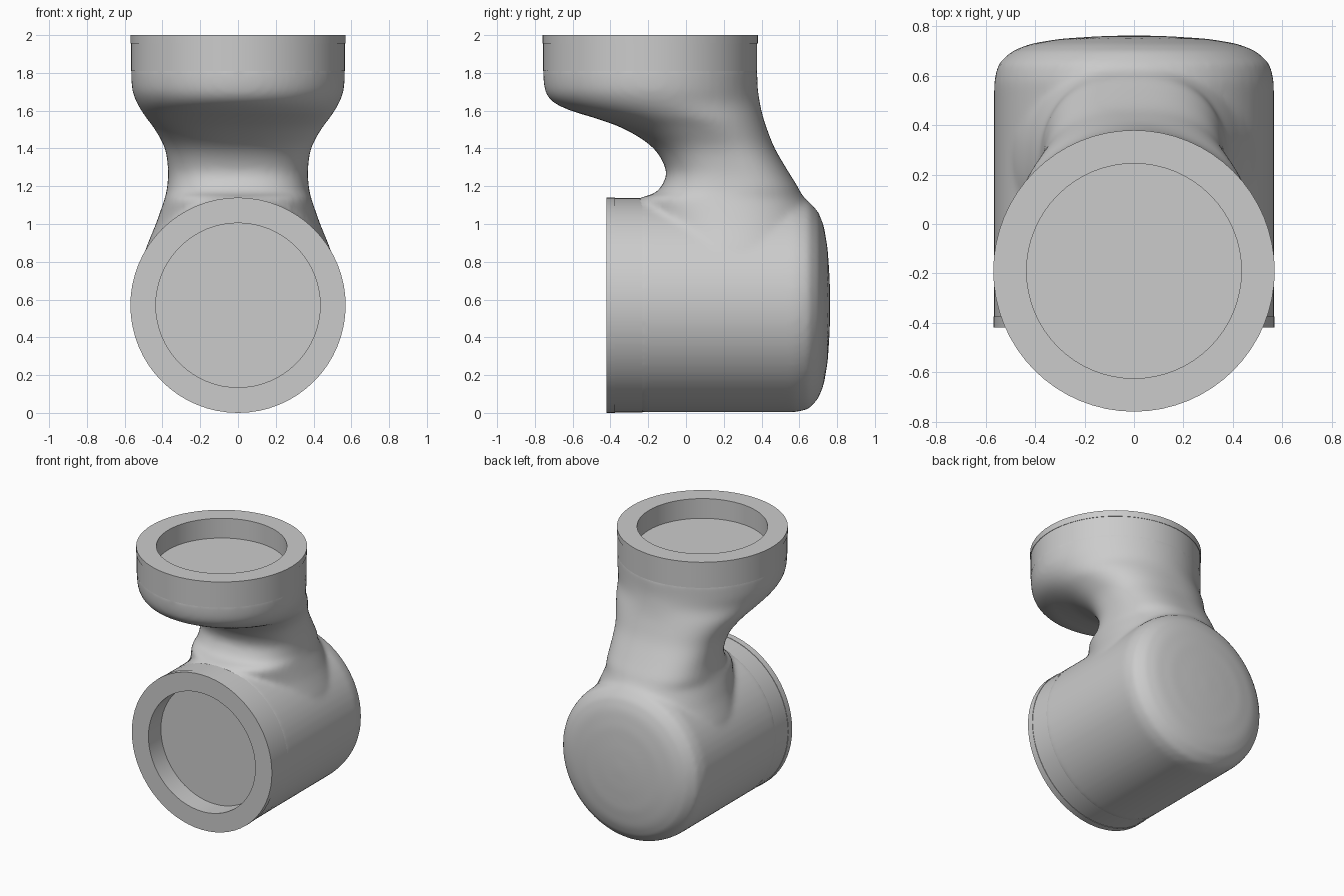
import bpy
import bmesh
import math
from mathutils import Vector, Matrix

cube = bpy.data.objects.get("Cube")
if cube:
    bpy.data.objects.remove(cube, do_unlink=True)

SEGMENTS = 64
RADIUS = 0.57
UPPER_Y = -0.19     # axis of the vertical socket
LOWER_Z = RADIUS    # axis of the horizontal socket

grey = bpy.data.materials.new("plain grey")
grey.use_nodes = True
grey.diffuse_color = (0.6, 0.6, 0.6, 1)
grey.node_tree.nodes["Principled BSDF"].inputs["Base Color"].default_value = grey.diffuse_color


def oval(half_x, half_y, z, centre_y=0.0, power=2.0):
    """Horizontal superellipse ring of points."""
    points = []
    for i in range(SEGMENTS):
        angle = math.tau * i / SEGMENTS
        c, s = math.cos(angle), math.sin(angle)
        x = math.copysign(abs(c) ** (2 / power), c) * half_x
        y = math.copysign(abs(s) ** (2 / power), s) * half_y
        points.append(Vector((x, centre_y + y, z)))
    return points


def loft(bm, rings, cap_start=True, cap_end=True):
    """Skin a list of rings with quads."""
    loops = [[bm.verts.new(p) for p in ring] for ring in rings]
    for low, high in zip(loops, loops[1:]):
        for i in range(SEGMENTS):
            j = (i + 1) % SEGMENTS
            bm.faces.new((low[i], low[j], high[j], high[i]))
    if cap_start:
        bm.faces.new(loops[0][::-1])
    if cap_end:
        bm.faces.new(loops[-1])


def spline(keys, steps):
    """Smooth interpolation through rows of values."""
    rows = []
    for i in range(len(keys) - 1):
        window = [keys[max(i - 1, 0)], keys[i], keys[i + 1], keys[min(i + 2, len(keys) - 1)]]
        for s in range(steps):
            t = s / steps
            rows.append([b + 0.5 * t * (c - a + t * (2 * a - 5 * b + 4 * c - d + t * (3 * (b - c) + d - a)))
                         for a, b, c, d in zip(*window)])
    rows.append(keys[-1])
    return rows


def make_object(name, bm):
    mesh = bpy.data.meshes.new(name)
    bmesh.ops.recalc_face_normals(bm, faces=bm.faces)
    bm.to_mesh(mesh)
    bm.free()
    mesh.materials.append(grey)
    obj = bpy.data.objects.new(name, mesh)
    bpy.context.collection.objects.link(obj)
    return obj


def turn_to_front(front_y):
    """Place a z-axis part on the lower axis, its top facing the front."""
    return Matrix.Translation((0, front_y, LOWER_Z)) @ Matrix.Rotation(math.pi / 2, 4, "X")


# Body: horizontal barrel with a domed back
barrel_profile = [(-0.26, 0.567), (0.58, 0.567), (0.65, 0.55), (0.70, 0.495),
                  (0.73, 0.42), (0.75, 0.3), (0.76, 0.15), (0.764, 0.02)]
body_bm = bmesh.new()
place = turn_to_front(0)
loft(body_bm, [[place @ p for p in oval(r, r, -y)] for y, r in barrel_profile])

# Body: neck rising from the barrel into the upper head
# columns: height, half width, front, back, squareness
neck_keys = [
    (0.50, 0.50, -0.20, 0.60, 2.2),
    (0.80, 0.505, -0.20, 0.73, 2.2),
    (1.00, 0.435, -0.21, 0.69, 2.2),
    (1.13, 0.39, -0.24, 0.63, 2.3),
    (1.16, 0.382, -0.17, 0.61, 2.4),
    (1.20, 0.375, -0.13, 0.59, 2.5),
    (1.28, 0.37, -0.105, 0.54, 2.5),
    (1.40, 0.387, -0.17, 0.47, 2.4),
    (1.50, 0.44, -0.32, 0.43, 2.3),
    (1.56, 0.485, -0.48, 0.41, 2.2),
    (1.60, 0.512, -0.61, 0.40, 2.1),
    (1.65, 0.54, -0.71, 0.39, 2.0),
    (1.72, 0.562, -0.75, 0.38, 2.0),
    (1.84, 0.567, -0.757, 0.377, 2.0),
]
loft(body_bm, [oval(w, (back - front) / 2, z, (front + back) / 2, power)
               for z, w, front, back, power in spline(neck_keys, 3)])
body = make_object("elbow_body", body_bm)

# Fuse barrel and neck into one softly blended skin
fuse = body.modifiers.new("Fuse", "REMESH")
fuse.mode = "VOXEL"
fuse.voxel_size = 0.018
fuse.use_smooth_shade = True
soften = body.modifiers.new("Soften", "SMOOTH")
soften.factor = 0.5
soften.iterations = 10

# Sockets: rim with a thin lip and a round recess, radius and depth
socket_profile = [(0.01, 0.145), (0.435, 0.145), (0.435, 0), (RADIUS, 0),
                  (RADIUS, 0.045), (0.567, 0.045), (0.567, 0.19)]
placements = {
    "upper_socket": Matrix.Translation((0, UPPER_Y, 2)),
    "lower_socket": turn_to_front(-0.42),
}
for name, place in placements.items():
    bm = bmesh.new()
    loft(bm, [[place @ p for p in oval(r, r, -depth)] for r, depth in socket_profile],
         cap_end=False)
    socket = make_object(name, bm)
    # An open shell: make sure the recess floor looks outwards
    outward = place.to_3x3() @ Vector((0, 0, 1))
    floor = max(socket.data.polygons, key=lambda f: len(f.vertices))
    if floor.normal.dot(outward) < 0:
        socket.data.flip_normals()
    bpy.ops.object.select_all(action="DESELECT")
    socket.select_set(True)
    bpy.context.view_layer.objects.active = socket
    bpy.ops.object.shade_smooth_by_angle(angle=math.radians(30))
